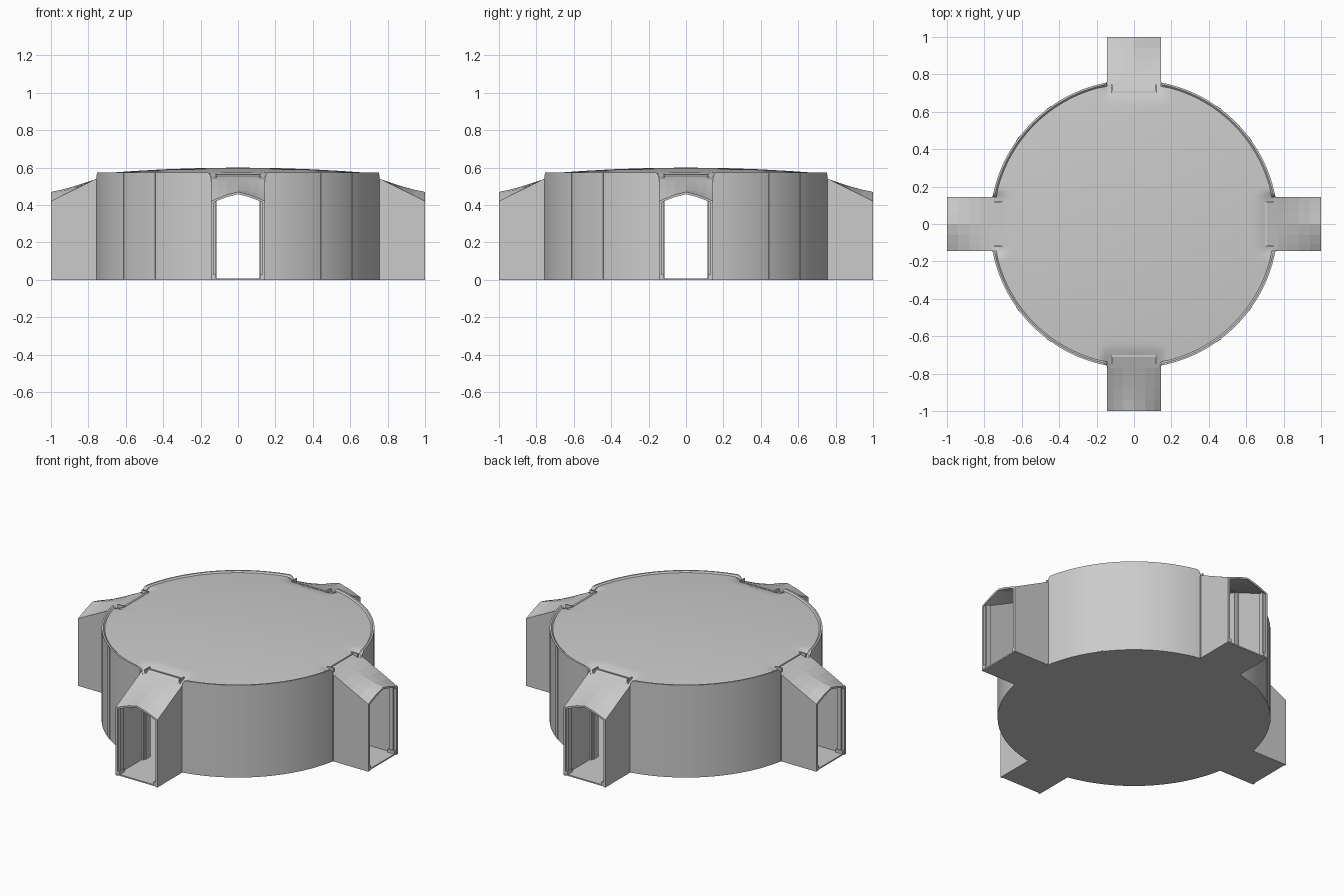
import bpy, bmesh, math

if "Cube" in bpy.data.objects:
    bpy.data.objects.remove(bpy.data.objects["Cube"])

R, T = 0.77, 0.02          # hall radius and wall thickness
HALF = 0.145               # half width of an entrance passage
RIM = 0.575                # top of the hall wall

grey = bpy.data.materials.new("plain_grey")
grey.diffuse_color = (0.6, 0.6, 0.6, 1)
grey.use_nodes = True
grey.node_tree.nodes["Principled BSDF"].inputs["Base Color"].default_value = grey.diffuse_color


def finish(name, bm, smooth=False):
    bmesh.ops.remove_doubles(bm, verts=bm.verts, dist=1e-5)
    bmesh.ops.recalc_face_normals(bm, faces=bm.faces)
    me = bpy.data.meshes.new(name)
    bm.to_mesh(me)
    bm.free()
    me.materials.append(grey)
    ob = bpy.data.objects.new(name, me)
    bpy.context.collection.objects.link(ob)
    if smooth:
        bpy.ops.object.select_all(action='DESELECT')
        ob.select_set(True)
        bpy.context.view_layer.objects.active = ob
        bpy.ops.object.shade_smooth_by_angle(angle=math.radians(25))
    return ob


def loft(bm, rings, closed=True, caps=True):
    """Skin a list of point rings with quads."""
    vs = [[bm.verts.new(p) for p in ring] for ring in rings]
    n = len(vs[0])
    for a, b in zip(vs, vs[1:]):
        for i in range(n if closed else n - 1):
            j = (i + 1) % n
            bm.faces.new((a[i], a[j], b[j], b[i]))
    if caps:
        bm.faces.new(vs[0])
        bm.faces.new(vs[-1])


def place(q, along, side, z):
    """Map passage coordinates to the world for quarter q."""
    a = q * math.pi / 2
    c, s = round(math.cos(a)), round(math.sin(a))
    return (c * along - s * side, s * along + c * side, z)


def box(bm, q, a0, a1, s0, s1, z0, z1):
    loft(bm, [[place(q, a, s, z) for a, s in ((a0, s0), (a1, s0), (a1, s1), (a0, s1))]
              for z in (z0, z1)])


def eave(a):
    return 0.42 + 0.5 * (1 - a)


def passage_height(a, side):
    """Gabled passage roof which flattens where it meets the hall."""
    t = min(max((1 - a) / 0.34, 0), 1)
    ridge = 0.47 + 0.105 * t ** 1.23
    low = min(eave(a), ridge)
    return low + (ridge - low) * (1 - min(abs(side) / HALF, 1) ** 1.3)


def hall_height(x, y):
    """Shallow dome, lowered towards each passage."""
    z = 0.6 - 0.034 * (x * x + y * y) / (0.76 ** 2)
    a, s = max(abs(x), abs(y)), min(abs(x), abs(y))
    if a > 0.64 and s < 0.175:
        k = min(max((0.175 - s) / 0.03, 0), 1)
        z += k * min(0, passage_height(a, s) - z)
    return z


# floor: round with four tongues
start = math.asin(HALF / R)
outline = []
for q in range(4):
    outline += [place(q, 0.995, -HALF, 0), place(q, 0.995, HALF, 0)]
    for i in range(33):
        a = q * math.pi / 2 + start + (math.pi / 2 - 2 * start) * i / 32
        outline.append((R * math.cos(a), R * math.sin(a), 0))
bm = bmesh.new()
loft(bm, [[(x, y, z) for x, y, _ in outline] for z in (0.0, 0.008)])
finish("floor", bm)

# hall walls: four arcs whose top corners round down at the passages
bm = bmesh.new()
for q in range(4):
    rings = []
    for i in range(61):
        u = i / 60
        u = 0.5 - 0.5 * math.cos(math.pi * u)      # denser near the ends
        d = start + (math.pi / 2 - 2 * start) * u
        edge = R * math.sin(min(d, math.pi / 2 - d)) - HALF
        k = min(edge / 0.025, 1)
        top = RIM - 0.03 * (1 - math.sqrt(max(0, 1 - (1 - k) ** 2)))
        a = q * math.pi / 2 + d
        rings.append([(r * math.cos(a), r * math.sin(a), z)
                      for r, z in ((R - T, 0.002), (R, 0), (R, top), (R - T + 0.01, top),
                                   (R - T, top - 0.01))])
    loft(bm, rings)
finish("hall_walls", bm, True)

# slim wall strips either side of each wall's middle
bm = bmesh.new()
for q in range(4):
    for lo, hi in ((35, 37.5), (52.5, 55)):
        rings = []
        for d in (lo, hi):
            a = q * math.pi / 2 + math.radians(d)
            rings.append([(r * math.cos(a), r * math.sin(a), z)
                          for r, z in ((R - T - 0.006, 0.004), (R + 0.002, 0.004),
                                       (R + 0.002, RIM - 0.002), (R - T - 0.006, RIM - 0.03))])
        loft(bm, rings)
finish("wall_strips", bm)

# domed hall roof with an underside
bm = bmesh.new()
N = 240
radii = [0.001, 0.2, 0.4, 0.55, 0.63, 0.66, 0.69, 0.715, 0.74, 0.762]
path = [(r, 0) for r in radii] + [(r, -0.015) for r in reversed(radii)]
rings = []
for r, dz in path:
    ring = []
    for i in range(N):
        x, y = r * math.cos(2 * math.pi * i / N), r * math.sin(2 * math.pi * i / N)
        ring.append((x, y, hall_height(x, y) + dz))
    rings.append(ring)
loft(bm, rings)
finish("hall_roof", bm, True)

# gabled passage roofs
bm = bmesh.new()
sides = [HALF * f for f in (-1, -0.75, -0.4, 0, 0.4, 0.75, 1)]
for q in range(4):
    rings = []
    for a in (0.745, 0.77, 0.82, 0.88, 0.94, 1.0):
        upper = [place(q, a, s, passage_height(a, s)) for s in sides]
        lower = [place(q, a, s, passage_height(a, s) - 0.012) for s in reversed(sides)]
        rings.append(upper + lower)
    loft(bm, rings)
finish("passage_roofs", bm)

# passage side walls with sloping tops
bm = bmesh.new()
for q in range(4):
    for m in (-1, 1):
        loft(bm, [[place(q, 0.75, m * s, 0), place(q, 1.0, m * s, 0),
                   place(q, 1.0, m * s, eave(1.0)), place(q, 0.75, m * s, eave(0.75))]
                  for s in (HALF - 0.014, HALF)])
finish("passage_walls", bm)

# door jambs with feet, and inner doorway posts with a lintel
jambs, posts = bmesh.new(), bmesh.new()
for q in range(4):
    for m in (-1, 1):
        box(jambs, q, 0.955, 0.985, m * 0.121, m * 0.134, 0.005, 0.43)
        box(jambs, q, 0.95, 0.998, m * 0.117, m * 0.138, 0.008, 0.028)
        box(posts, q, 0.70, 0.745, m * 0.114, m * 0.122, 0.005, 0.568)
        box(posts, q, 0.735, 0.76, m * 0.12, m * 0.148, 0.005, 0.535)
    box(posts, q, 0.70, 0.712, -0.114, 0.114, 0.535, 0.562)
finish("door_jambs", jambs)
finish("doorway_posts", posts)
